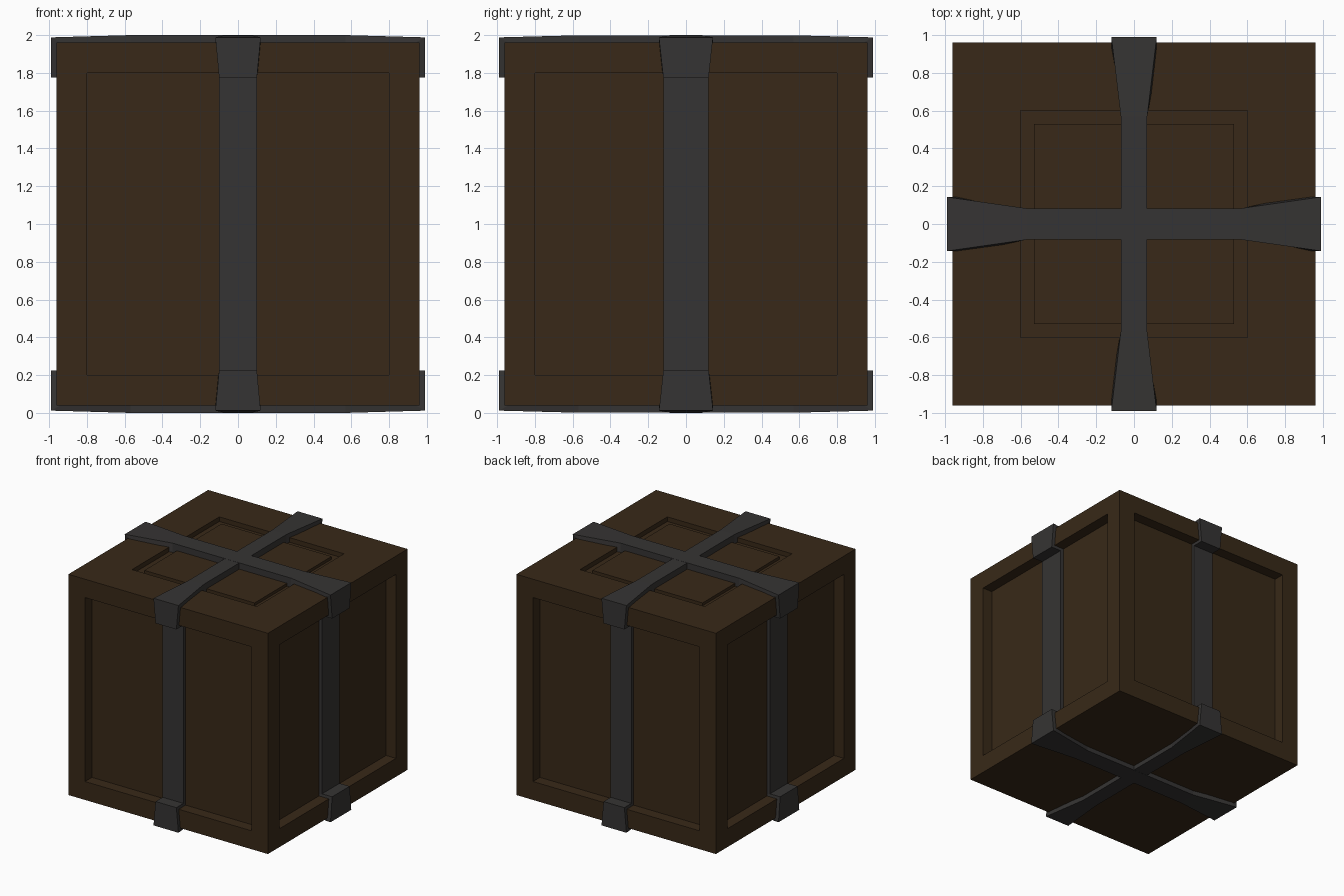
import bpy, bmesh

if "Cube" in bpy.data.objects:
    bpy.data.objects.remove(bpy.data.objects["Cube"])

def material(name, rgb):
    m = bpy.data.materials.new(name)
    m.diffuse_color = (*rgb, 1)
    m.use_nodes = True
    m.node_tree.nodes["Principled BSDF"].inputs["Base Color"].default_value = m.diffuse_color
    return m

def finish(bm, name, mat):
    bmesh.ops.recalc_face_normals(bm, faces=bm.faces)
    me = bpy.data.meshes.new(name)
    bm.to_mesh(me)
    bm.free()
    me.materials.append(mat)
    ob = bpy.data.objects.new(name, me)
    bpy.context.collection.objects.link(ob)
    return ob

def panel(bm, face, margin, depth):
    """Inset a face by margin, then push it along its normal with straight walls."""
    bmesh.ops.inset_individual(bm, faces=[face], thickness=margin, use_even_offset=True)
    n = face.normal.copy()
    new = bmesh.ops.extrude_discrete_faces(bm, faces=[face])['faces'][0]
    bmesh.ops.translate(bm, verts=new.verts, vec=n * depth)
    bm.normal_update()
    return new

wood = material("dark_wood", (0.040, 0.022, 0.009))
iron = material("dark_iron", (0.036, 0.034, 0.033))

# Crate body with recessed side panels and a grooved lid panel
bm = bmesh.new()
bmesh.ops.create_cube(bm, size=1.92)
bmesh.ops.translate(bm, verts=bm.verts, vec=(0, 0, 1))
bm.normal_update()
sides = [f for f in bm.faces if abs(f.normal.z) < 0.5]
lid = next(f for f in bm.faces if f.normal.z > 0.5)
for f in sides:
    panel(bm, f, 0.16, -0.095)
groove = panel(bm, lid, 0.36, -0.04)
panel(bm, groove, 0.07, 0.025)
finish(bm, "crate_body", wood)

def band(name, mid, side, end, along_y, lift):
    """Strap wrapped round the crate; a profile point is (u, z, root u, root z, half width)."""
    top = [(0.57, 2 - lift, 0.57, 1.91, mid), (0.99, 1.988, 0.85, 1.91, end),
           (0.99, 1.775, 0.85, 1.785, side), (0.893, 1.775, 0.85, 1.765, side)]
    half = top + [(u, 2 - z, ru, 2 - rz, w) for u, z, ru, rz, w in reversed(top)]
    loop = half + [(-u, z, -ru, rz, w) for u, z, ru, rz, w in reversed(half)]
    bm = bmesh.new()
    def vert(u, v, z):
        return bm.verts.new((v, u, z) if along_y else (u, v, z))
    rings = [[vert(ru, -w, rz), vert(u, -w, z), vert(u, w, z), vert(ru, w, rz)]
             for u, z, ru, rz, w in loop]
    for i, a in enumerate(rings):
        b = rings[(i + 1) % len(rings)]
        for k in range(4):
            j = (k + 1) % 4
            bm.faces.new((a[k], a[j], b[j], b[k]))
    finish(bm, name, iron)

# Iron straps crossing on the lid and base
band("strap_side_to_side", 0.083, 0.12, 0.143, False, 0.0)
band("strap_front_to_back", 0.07, 0.10, 0.12, True, 0.001)
